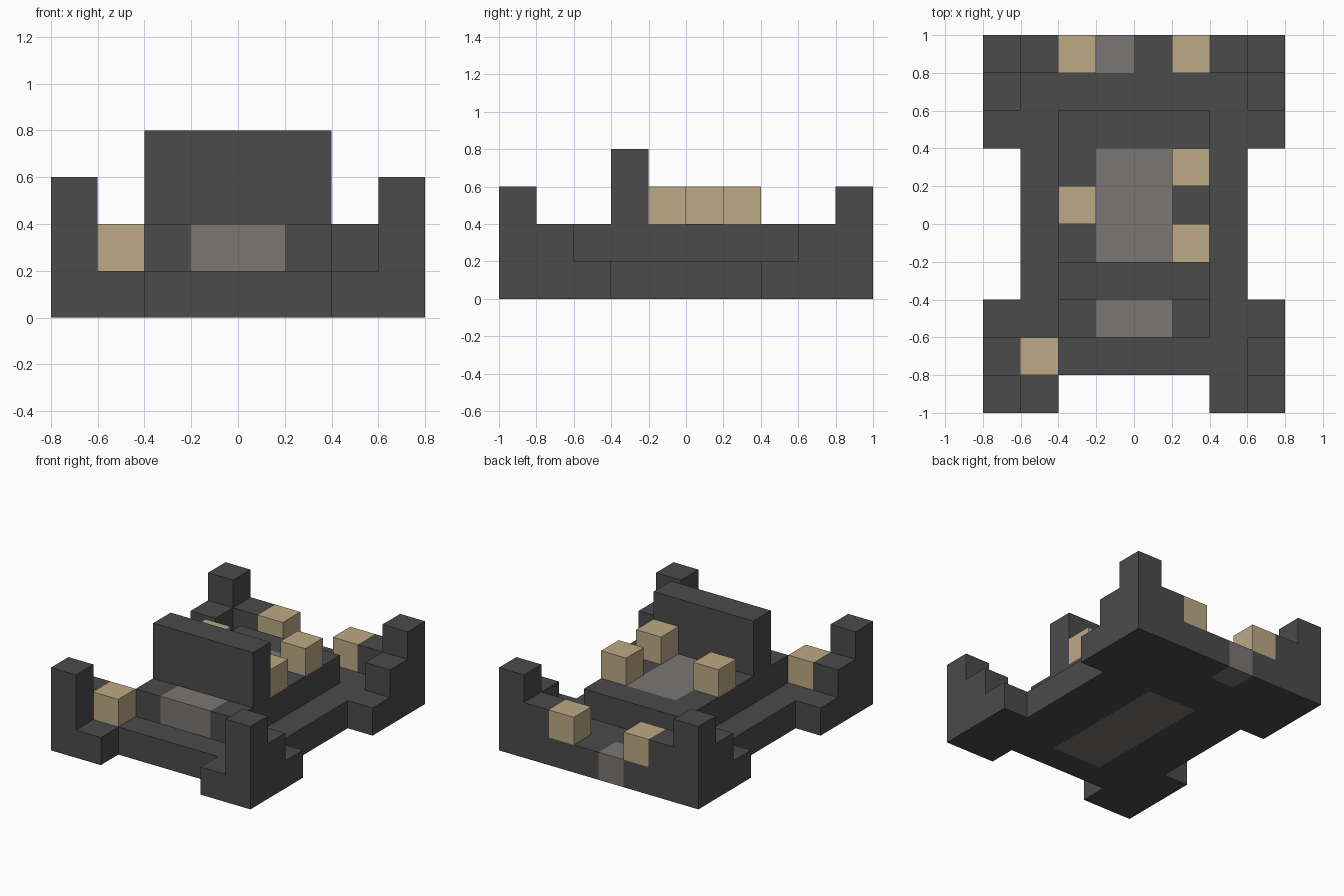
import bpy
import bmesh
from mathutils import Vector

cube = bpy.data.objects.get("Cube")
if cube:
    bpy.data.objects.remove(cube, do_unlink=True)


def material(name, rgb):
    mat = bpy.data.materials.new(name)
    mat.use_nodes = True
    color = (*rgb, 1)
    mat.diffuse_color = color
    mat.node_tree.nodes["Principled BSDF"].inputs["Base Color"].default_value = color
    return mat


DARK = material("dark_grey", (0.07, 0.07, 0.07))
GREY = material("warm_grey", (0.195, 0.182, 0.17))
TAN = material("tan", (0.51, 0.4, 0.24))

U = 0.2  # block size


def block(name, mat, x, y, z, mirror=False):
    """Box spanning the given (low, high) ranges, counted in blocks."""
    bm = bmesh.new()
    for side in ((1, -1) if mirror else (1,)):
        low = Vector((x[0], y[0], z[0])) * U
        high = Vector((x[1], y[1], z[1])) * U
        made = bmesh.ops.create_cube(bm, size=1)["verts"]
        for v in made:
            v.co = [lo if c < 0 else hi for c, lo, hi in zip(v.co, low, high)]
            v.co.x *= side
    bmesh.ops.recalc_face_normals(bm, faces=bm.faces)
    mesh = bpy.data.meshes.new(name)
    bm.to_mesh(mesh)
    bm.free()
    mesh.materials.append(mat)
    obj = bpy.data.objects.new(name, mesh)
    bpy.context.collection.objects.link(obj)
    return obj


# Base slab around the central core
block("base_sides", DARK, (1, 3), (-4, 5), (0, 1), True)
block("base_front", DARK, (-1, 1), (-4, -3), (0, 1))
block("base_back", DARK, (-1, 1), (2, 4), (0, 1))
block("back_sill", DARK, (0, 1), (4, 5), (0, 1))
block("back_sill_patch", GREY, (-1, 0), (4, 5), (0, 1))

# Stepped corners, front and back
block("front_feet", DARK, (2, 3), (-5, -4), (0, 1), True)
for label, s in (("front", -1), ("back", 1)):
    for level, inner in enumerate((2, 3, 4)):
        span = sorted((s * inner, s * 5))
        block(f"{label}_corner_step_{level + 1}", DARK, (3, 4), span,
              (level, level + 1), True)
block("back_shoulders", DARK, (2, 3), (4, 5), (1, 2), True)

# Raised platform, its core and the tall wall
block("platform_sides", DARK, (1, 2), (-3, 3), (1, 2), True)
block("platform_back", DARK, (-1, 1), (2, 3), (1, 2))
block("platform_core", GREY, (-1, 1), (-3, 2), (0, 2))
block("tall_wall", DARK, (-2, 2), (-2, -1), (2, 4))

# Loose crates: lower corner of each
crates = [(-3, -4, 1), (-2, 4, 1), (1, 4, 1), (-2, 0, 2), (1, 1, 2), (1, -1, 2)]
for i, (x, y, z) in enumerate(crates):
    block(f"crate_{i + 1}", TAN, (x, x + 1), (y, y + 1), (z, z + 1))
